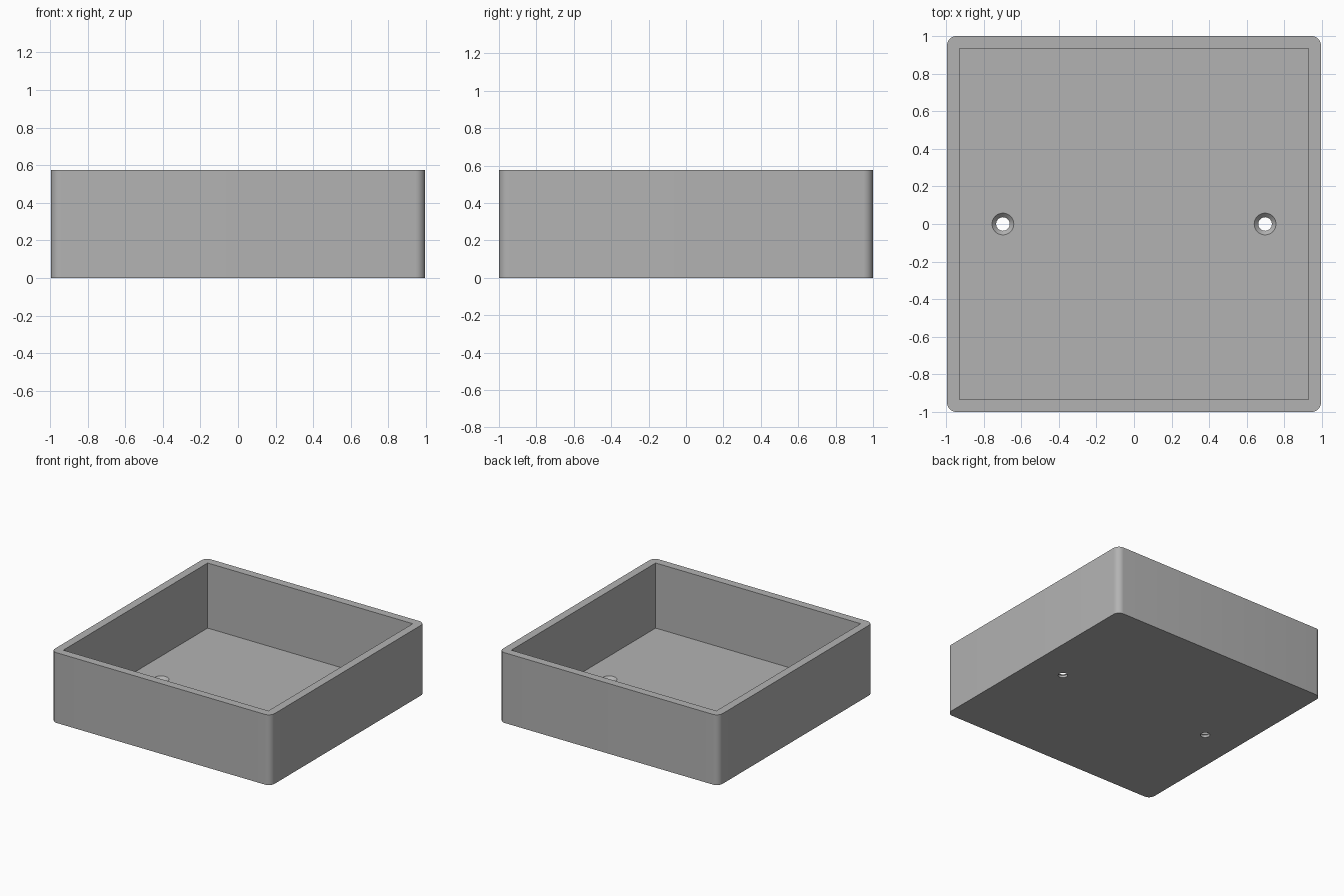
import bpy, bmesh, math

if "Cube" in bpy.data.objects:
    bpy.data.objects.remove(bpy.data.objects["Cube"])

HX, HY, HEIGHT = 0.995, 1.0, 0.575     # outer half sizes and height
IX, IY, FLOOR = 0.929, 0.934, 0.042    # cavity half sizes and floor thickness
RADIUS = 0.053                         # outer corner rounding
HOLE_X, HOLE_R, SINK_R = 0.697, 0.036, 0.058

grey = bpy.data.materials.new("plain_grey")
grey.diffuse_color = (0.45, 0.45, 0.45, 1)
grey.use_nodes = True
grey.node_tree.nodes["Principled BSDF"].inputs["Base Color"].default_value = grey.diffuse_color


def make_object(name, bm):
    bmesh.ops.recalc_face_normals(bm, faces=bm.faces)
    mesh = bpy.data.meshes.new(name)
    bm.to_mesh(mesh)
    bm.free()
    mesh.materials.append(grey)
    obj = bpy.data.objects.new(name, mesh)
    bpy.context.collection.objects.link(obj)
    return obj


def box(name, hx, hy, z0, z1, radius=0):
    bm = bmesh.new()
    bmesh.ops.create_cube(bm, size=1)
    for v in bm.verts:
        v.co = (v.co.x * 2 * hx, v.co.y * 2 * hy, z0 if v.co.z < 0 else z1)
    if radius:
        upright = [e for e in bm.edges if abs(e.verts[0].co.z - e.verts[1].co.z) > 0.1]
        bmesh.ops.bevel(bm, geom=upright, offset=radius, segments=8,
                        profile=0.5, affect='EDGES')
    return make_object(name, bm)


def lathe(name, x, profile, sides=32):
    bm = bmesh.new()
    rings = [[bm.verts.new((x + r * math.cos(2 * math.pi * i / sides),
                            r * math.sin(2 * math.pi * i / sides), z))
              for i in range(sides)] for r, z in profile]
    for a, b in zip(rings, rings[1:]):
        for i in range(sides):
            j = (i + 1) % sides
            bm.faces.new((a[i], a[j], b[j], b[i]))
    bm.faces.new(rings[0])
    bm.faces.new(rings[-1])
    return make_object(name, bm)


# Open tray with rounded outer corners
tray = box("tray", HX, HY, 0, HEIGHT, RADIUS)

# Square cavity and two countersunk screw holes
sink_z = FLOOR - (SINK_R - HOLE_R)
profile = [(HOLE_R, -0.1), (HOLE_R, sink_z), (SINK_R, FLOOR), (SINK_R, FLOOR + 0.1)]
cutters = [box("cavity_cutter", IX, IY, FLOOR, HEIGHT + 0.2)]
cutters += [lathe("screw_hole_cutter", side * HOLE_X, profile) for side in (-1, 1)]

bpy.context.view_layer.objects.active = tray
tray.select_set(True)
for cutter in cutters:
    mod = tray.modifiers.new("cut", 'BOOLEAN')
    mod.operation, mod.solver, mod.object = 'DIFFERENCE', 'EXACT', cutter
    bpy.ops.object.modifier_apply(modifier=mod.name)
    bpy.data.objects.remove(cutter)

bpy.ops.object.shade_smooth_by_angle(angle=math.radians(30))
